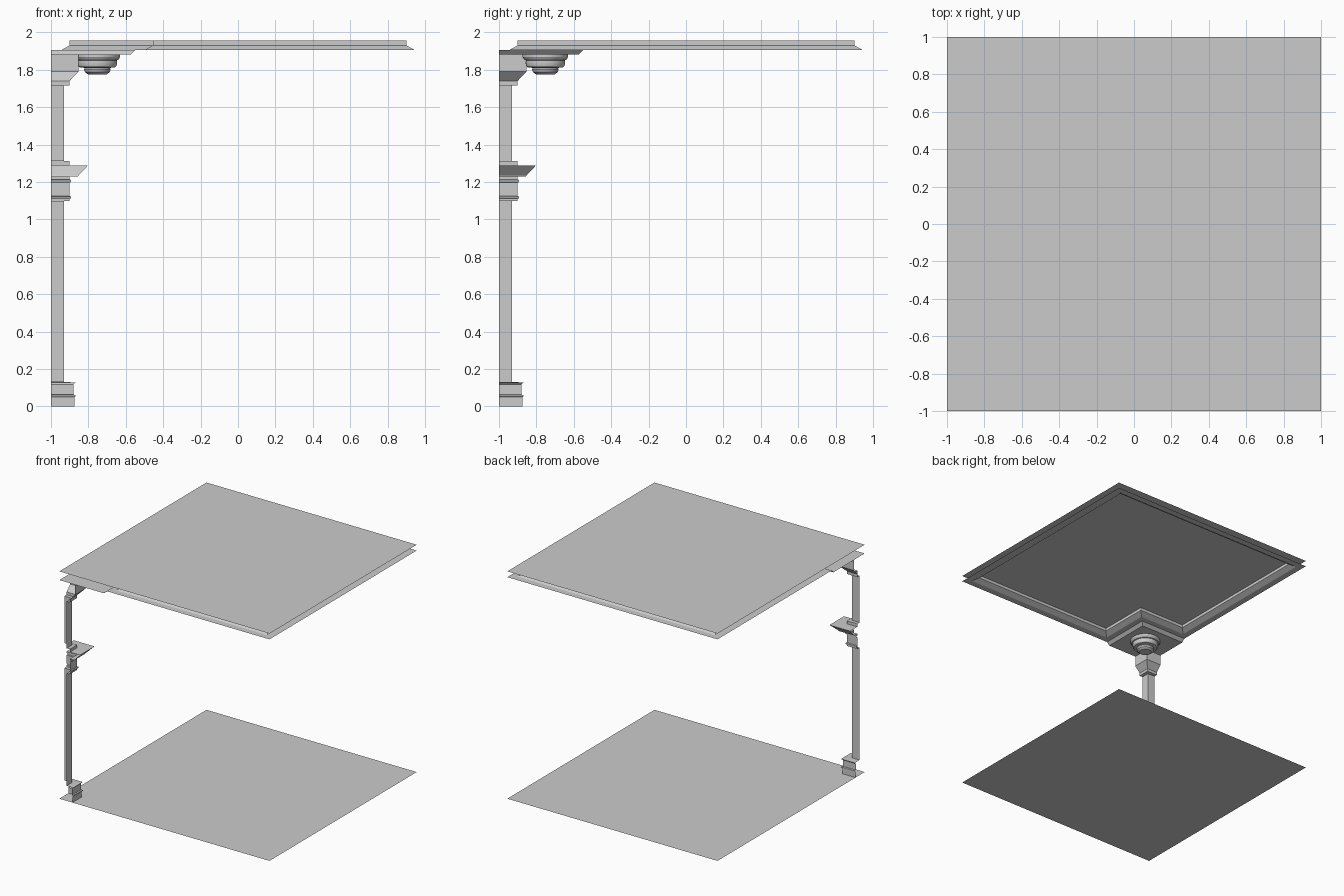
import bpy, bmesh
from math import sin, cos, pi, radians

if "Cube" in bpy.data.objects:
    bpy.data.objects.remove(bpy.data.objects["Cube"])


def make_object(name, bm):
    mesh = bpy.data.meshes.new(name)
    bm.to_mesh(mesh)
    bm.free()
    ob = bpy.data.objects.new(name, mesh)
    bpy.context.collection.objects.link(ob)
    return ob


def skin(name, loops, closed, cap=False):
    """Bridge successive point loops with quads."""
    bm = bmesh.new()
    rows = [[bm.verts.new(p) for p in lp] for lp in loops]
    n = len(rows[0])
    for a, b in zip(rows, rows[1:]):
        for i in range(n if closed else n - 1):
            j = (i + 1) % n
            bm.faces.new((a[i], a[j], b[j], b[i]))
    if cap:
        bm.faces.new(rows[-1])
    return make_object(name, bm)


def sheet(name, z, down=False):
    bm = bmesh.new()
    pts = [(-1, -1), (1, -1), (1, 1), (-1, 1)]
    if down:
        pts.reverse()
    bm.faces.new([bm.verts.new((x, y, z)) for x, y in pts])
    return make_object(name, bm)


def corner_sweep(name, profile):
    """Mitred moulding around the (-1, -1) corner; profile is (depth, z)."""
    return skin(name, [[(d - 1, -1, z), (d - 1, d - 1, z), (-1, d - 1, z)]
                       for d, z in profile], False)


# Floor and upper ceiling sheets
sheet("floor", 0)
sheet("ceiling_panel", 1.955, True)

# Corner column, open on the outer sides
corner_sweep("column_base", [(.125, 0), (.125, .05), (.132, .053), (.132, .06),
                             (.121, .063), (.121, .118), (.132, .128), (.07, .13)])
corner_sweep("column_shaft_lower", [(.07, .13), (.07, 1.097)])
corner_sweep("column_collar", [(.07, 1.097), (.10, 1.097), (.10, 1.11), (.108, 1.113),
                               (.108, 1.122), (.10, 1.125), (.10, 1.197), (.108, 1.2),
                               (.108, 1.21), (.10, 1.213), (.10, 1.228), (.145, 1.23),
                               (.15, 1.238), (.197, 1.287), (.10, 1.287), (.10, 1.312),
                               (.07, 1.312)])
corner_sweep("column_shaft_upper", [(.07, 1.312), (.07, 1.715)])
corner_sweep("column_capital", [(.07, 1.715), (.10, 1.715), (.10, 1.74),
                                (.147, 1.79), (.147, 1.88)])


# Ceiling border with a square notch at the column corner
def notched(a, n, z):
    return [(n, -a, z), (a, -a, z), (a, a, z), (-a, a, z), (-a, n, z), (n, n, z)]


skin("ceiling_border", [notched(1, -.55, 1.905), notched(.945, -.5, 1.905),
                        notched(.9, -.455, 1.93), notched(.9, -.455, 1.955)], True)

# Soffit block over the column
corner_sweep("soffit_edge", [(.425, 1.88), (.45, 1.905)])
bm = bmesh.new()
bm.faces.new([bm.verts.new((x, y, 1.88)) for x, y in
              [(-1, -1), (-1, -.575), (-.575, -.575), (-.575, -1)]])
make_object("soffit_underside", bm)

# Round stepped lamp under the soffit
lamp_profile = [(.122, 1.88), (.122, 1.868), (.112, 1.853), (.104, 1.85), (.106, 1.836),
                (.102, 1.82), (.094, 1.812), (.068, 1.81), (.071, 1.802), (.067, 1.788),
                (.05, 1.775)]
N = 32
lamp = skin("ceiling_lamp",
            [[(-.752 + r * cos(2 * pi * i / N), -.752 + r * sin(-2 * pi * i / N), z)
              for i in range(N)] for r, z in lamp_profile], True, cap=True)
bpy.context.view_layer.objects.active = lamp
lamp.select_set(True)
bpy.ops.object.shade_smooth_by_angle(angle=radians(30))
